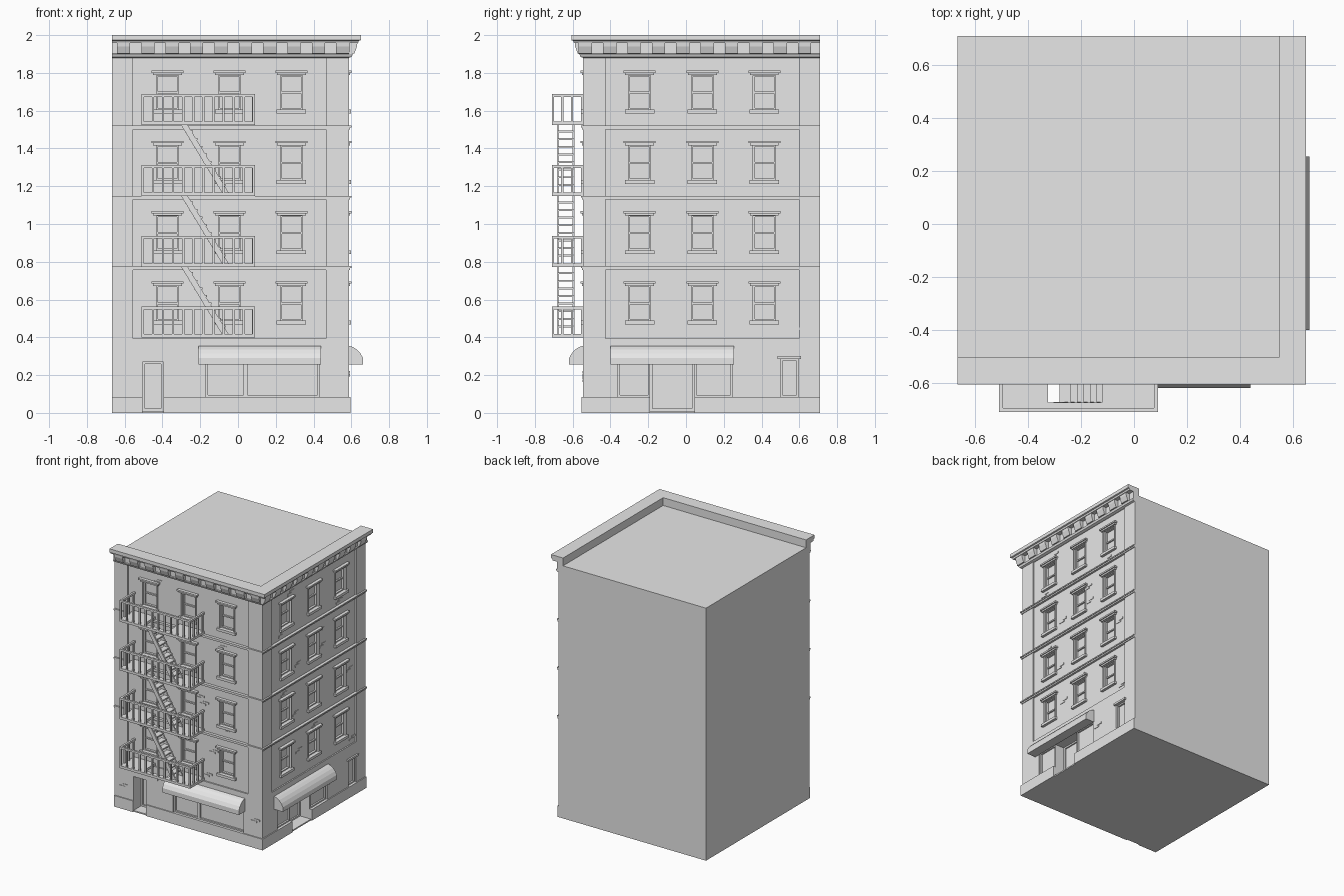
import bpy, bmesh, math
from mathutils import Vector

cube = bpy.data.objects.get("Cube")
if cube:
    bpy.data.objects.remove(cube, do_unlink=True)

grey = bpy.data.materials.new("plain_grey")
grey.use_nodes = True
grey.diffuse_color = (0.8, 0.8, 0.8, 1)
grey.node_tree.nodes["Principled BSDF"].inputs["Base Color"].default_value = (0.8, 0.8, 0.8, 1)

LEFT, RIGHT, FRONT, BACK = -0.667, 0.588, -0.545, 0.71
ROOF, FLOOR, STOREY, DEEP = 1.94, 0.395, 0.372, -0.1
RECESS = -0.01
# span of each street wall, its recessed panel, and its window centres
WALLS = {
    "front": dict(span=(LEFT, RIGHT), panel=(-0.557, 0.465), windows=(-0.373, -0.045, 0.283)),
    "side": dict(span=(FRONT - DEEP, BACK), panel=(-0.425, 0.597), windows=(-0.246, 0.087, 0.415)),
}


def place(wall, u, d, z):
    """Point on a street wall: u along it, d outward, z up."""
    return Vector((u, FRONT - d, z)) if wall == "front" else Vector((RIGHT + d, u, z))


def prism(bm, points, vector):
    a = [bm.verts.new(p) for p in points]
    b = [bm.verts.new(p + vector) for p in points]
    bm.faces.new(a)
    bm.faces.new(b[::-1])
    for i in range(len(a)):
        j = (i + 1) % len(a)
        bm.faces.new((a[i], b[i], b[j], a[j]))


def slab(bm, wall, u, d, z):
    base = [place(wall, p, q, z[0]) for p, q in
            ((u[0], d[0]), (u[1], d[0]), (u[1], d[1]), (u[0], d[1]))]
    prism(bm, base, Vector((0, 0, z[1] - z[0])))


def extrude_profile(bm, wall, profile, u):
    start = [place(wall, u[0], d, z) for d, z in profile]
    prism(bm, start, place(wall, u[1], 0, 0) - place(wall, u[0], 0, 0))


def finish(name, bm):
    bmesh.ops.recalc_face_normals(bm, faces=bm.faces)
    mesh = bpy.data.meshes.new(name)
    bm.to_mesh(mesh)
    bm.free()
    mesh.materials.append(grey)
    obj = bpy.data.objects.new(name, mesh)
    bpy.context.collection.objects.link(obj)
    return obj


def ring(bm, wall, u, d, z, t):
    """Rectangular frame of width t."""
    for a in ((u[0], u[0] + t), (u[1] - t, u[1])):
        slab(bm, wall, a, d, z)
    for c in ((z[0], z[0] + t), (z[1] - t, z[1])):
        slab(bm, wall, (u[0] + t, u[1] - t), d, c)


# Solid core behind the street walls
bm = bmesh.new()
slab(bm, "front", (LEFT, RIGHT + DEEP), (-BACK + FRONT, DEEP), (0, ROOF))
finish("building_core", bm)

# Upper walls with window openings, and windows with sills and hoods
HALF = 0.062
for wall, w in WALLS.items():
    bm = bmesh.new()
    (s0, s1), (p0, p1) = w["span"], w["panel"]
    for u in ((s0, p0), (p1, s1)):
        slab(bm, wall, u, (DEEP, 0), (FLOOR, ROOF))
    edges = [p0] + [c + k * HALF for c in w["windows"] for k in (-1, 1)] + [p1]
    for i in range(0, len(edges), 2):
        slab(bm, wall, edges[i:i + 2], (DEEP, RECESS), (FLOOR, ROOF))
    for c in w["windows"]:
        low = FLOOR
        for r in range(4):
            z = FLOOR + STOREY * r
            slab(bm, wall, (c - HALF, c + HALF), (DEEP, RECESS), (low, z + 0.09))
            low = z + 0.283
        slab(bm, wall, (c - HALF, c + HALF), (DEEP, RECESS), (low, ROOF))
    finish(wall + "_upper_wall", bm)

    bm = bmesh.new()
    for c in w["windows"]:
        for r in range(4):
            z = FLOOR + STOREY * r
            u = (c - HALF, c + HALF)
            slab(bm, wall, u, (DEEP, -0.035), (z + 0.09, z + 0.283))
            ring(bm, wall, u, (-0.035, -0.018), (z + 0.09, z + 0.283), 0.012)
            slab(bm, wall, u, (-0.035, -0.024), (z + 0.18, z + 0.19))
            ring(bm, wall, (c - 0.068, c + 0.068), (-0.02, -0.003), (z + 0.085, z + 0.285), 0.009)
            slab(bm, wall, (c - 0.078, c + 0.078), (-0.02, 0.01), (z + 0.074, z + 0.094))
            slab(bm, wall, (c - 0.076, c + 0.076), (-0.02, 0.006), (z + 0.277, z + 0.289))
            slab(bm, wall, (c - 0.085, c + 0.085), (-0.02, 0.014), (z + 0.289, z + 0.301))
    finish(wall + "_windows", bm)

# Ground floor walls around the doors, shop fronts and small window
bm = bmesh.new()
for u in ((LEFT, -0.505), (-0.395, -0.17), (0.43, RIGHT)):
    slab(bm, "front", u, (DEEP, 0), (0, FLOOR))
slab(bm, "front", (-0.505, -0.395), (DEEP, 0), (0.27, FLOOR))
slab(bm, "front", (-0.17, 0.43), (DEEP, 0), (0.27, FLOOR))
slab(bm, "front", (-0.17, 0.43), (DEEP, 0), (0, 0.085))
for u in ((FRONT - DEEP, -0.36), (0.245, 0.5), (0.595, BACK)):
    slab(bm, "side", u, (DEEP, 0), (0, FLOOR))
slab(bm, "side", (-0.36, 0.245), (DEEP, 0), (0.27, FLOOR))
for u in ((-0.36, -0.19), (0.045, 0.245), (0.5, 0.595)):
    slab(bm, "side", u, (DEEP, 0), (0, 0.085))
slab(bm, "side", (0.5, 0.595), (DEEP, 0), (0.285, FLOOR))
finish("ground_floor_walls", bm)

# Shop glazing and frames
bm = bmesh.new()
panes = [("front", -0.17, 0.04), ("front", 0.04, 0.43), ("side", -0.36, -0.19),
         ("side", 0.045, 0.245), ("side", 0.5, 0.595)]
for wall, a, b in panes:
    top = 0.285 if a == 0.5 else 0.27
    slab(bm, wall, (a, b), (DEEP, -0.025), (0.085, top))
    ring(bm, wall, (a, b), (-0.025, -0.012), (0.085, top), 0.01)
slab(bm, "side", (0.485, 0.61), (0, 0.012), (0.285, 0.3))
finish("shop_windows", bm)

# Doors at the back of their recesses
bm = bmesh.new()
for wall, a, b in (("front", -0.505, -0.395), ("side", -0.19, 0.045)):
    slab(bm, wall, (a, b), (DEEP, 0), (0, 0.01))
    ring(bm, wall, (a, b), (DEEP, -0.09), (0.01, 0.27), 0.012)
finish("doors", bm)

# Plinth, broken at the doors
bm = bmesh.new()
for wall, a, b in (("front", LEFT, -0.505), ("front", -0.395, RIGHT + 0.008),
                   ("side", FRONT, -0.19), ("side", 0.045, BACK)):
    slab(bm, wall, (a, b), (0, 0.008), (0, 0.085))
finish("plinth", bm)

# String courses between storeys
bm = bmesh.new()
for r in range(1, 4):
    z = FLOOR + STOREY * r
    for d, h in ((0.006, 0.011), (0.012, 0.005)):
        zz = (z - 0.01, z + 0.001) if h > 0.01 else (z + 0.001, z + 0.01)
        slab(bm, "front", (LEFT, RIGHT + d), (RECESS, d), zz)
        slab(bm, "side", (FRONT, BACK), (RECESS, d), zz)
finish("string_courses", bm)

# Cornice and parapet, mitred at the street corner
bm = bmesh.new()
profile = [(-0.04, 1.88), (-0.04, 2), (0.062, 2), (0.062, 1.973), (0.052, 1.97), (0.048, 1.958),
           (0.012, 1.958), (0.012, 1.902), (0.02, 1.9), (0.014, 1.885), (0, 1.88)]
rows = [[bm.verts.new(p) for p in ((LEFT, FRONT - d, z), (RIGHT + d, FRONT - d, z), (RIGHT + d, BACK, z))]
        for d, z in profile]
for i, row in enumerate(rows):
    nxt = rows[(i + 1) % len(rows)]
    for k in (0, 1):
        bm.faces.new((row[k], row[k + 1], nxt[k + 1], nxt[k]))
for k in (0, 2):
    bm.faces.new([row[k] for row in rows])
finish("cornice", bm)

# Cornice brackets
bm = bmesh.new()
bracket = [(0, 1.9), (0, 1.96), (0.044, 1.96), (0.042, 1.94), (0.028, 1.902)]
for i in range(10):
    for wall, first in (("front", -0.606), ("side", -0.533)):
        c = first + 0.129 * i
        extrude_profile(bm, wall, bracket, (c - 0.035, c + 0.035))
finish("cornice_brackets", bm)

# Curved awnings
canopy = [(0, 0.255), (0, 0.355), (0.022, 0.348), (0.042, 0.335), (0.06, 0.315), (0.074, 0.29), (0.074, 0.255)]
for wall, u in (("front", (-0.21, 0.44)), ("side", (-0.4, 0.255))):
    bm = bmesh.new()
    extrude_profile(bm, wall, canopy, u)
    finish(wall + "_awning", bm)

# Fire escape balconies: platform with a stair opening, and railings
X0, X1, OUT = -0.51, 0.09, 0.165
for r in range(4):
    bm = bmesh.new()
    z = FLOOR + 0.375 * r
    deck = (z + 0.003, z + 0.022)
    slab(bm, "front", (X0, -0.325), (RECESS, OUT), deck)
    slab(bm, "front", (-0.12, X1), (RECESS, OUT), deck)
    slab(bm, "front", (-0.325, -0.12), (0.13, OUT), deck)
    top, posts, t = (z + 0.152, z + 0.167), (z + 0.022, z + 0.152), 0.012
    slab(bm, "front", (X0, X1), (OUT - 0.015, OUT), top)
    for a in (X0, X1 - 0.015):
        slab(bm, "front", (a, a + 0.015), (RECESS, OUT - 0.015), top)
        for d in (0.0, 0.052, 0.104):
            slab(bm, "front", (a, a + t), (d, d + t), posts)
    for i in range(12):
        a = X0 + (X1 - X0 - t) * i / 11
        slab(bm, "front", (a, a + t), (OUT - t, OUT), posts)
    finish("balcony_%d" % (r + 1), bm)

# Fire escape stairs
for r in range(3):
    bm = bmesh.new()
    low, high = FLOOR + 0.375 * r + 0.022, FLOOR + 0.375 * (r + 1) + 0.01
    for d in (0.045, 0.128):
        side = [place("front", u, d, z) for u, z in
                ((-0.305, high), (-0.27, high), (-0.05, low), (-0.085, low))]
        prism(bm, side, Vector((0, -0.011, 0)))
    for i in range(1, 9):
        f = i / 9
        u, z = -0.29 + 0.22 * f, high + (low - high) * f
        slab(bm, "front", (u - 0.015, u + 0.028), (0.05, 0.132), (z - 0.005, z + 0.005))
    finish("stairs_%d" % (r + 1), bm)

# Small groups of raised bricks
bm = bmesh.new()
spots = {"front": [(0.24, 1.45), (0.09, 0.98), (0.17, 0.63), (0.05, 1.02), (-0.3, 1.81), (-0.31, 0.3),
                   (-0.59, 0.17), (0.53, 0.2), (0.12, 0.44), (0.3, 0.82)],
         "side": [(-0.19, 1.83), (-0.3, 1.55), (0.4, 1.54), (0.18, 1.4), (-0.1, 1.25), (0.2, 1.28), (-0.27, 1.08),
                  (-0.13, 0.88), (0.53, 0.97), (-0.09, 0.58), (0.1, 0.7), (0.56, 0.43), (0.3, 0.2)]}
for wall, places in spots.items():
    p0, p1 = WALLS[wall]["panel"]
    for u, z in places:
        d = RECESS if z > FLOOR and p0 < u < p1 else 0
        for du, dz in ((-0.012, 0), (0.014, 0.016)):
            slab(bm, wall, (u + du - 0.024, u + du + 0.024), (d, d + 0.004), (z + dz - 0.007, z + dz + 0.007))
finish("raised_bricks", bm)
